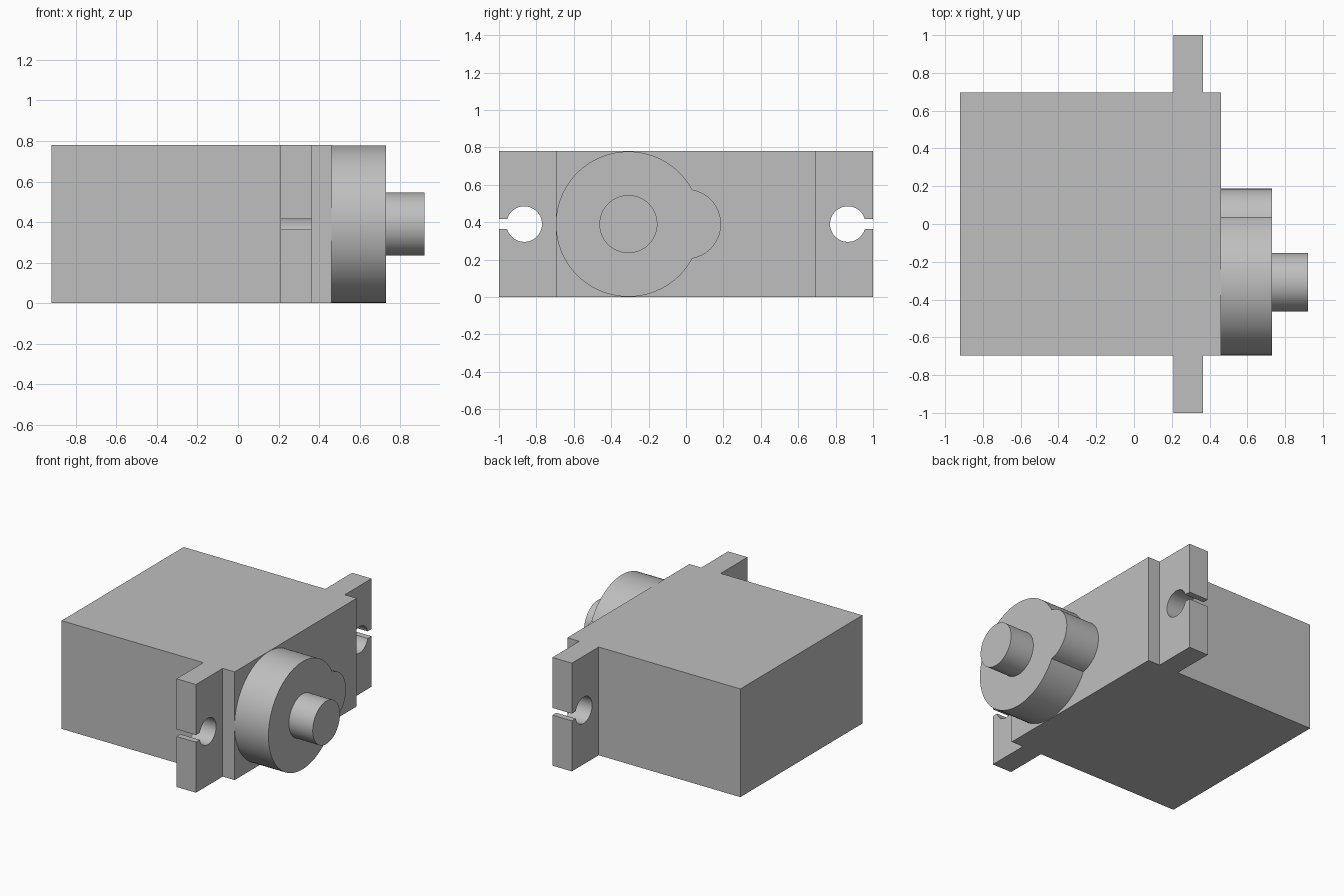
import bpy, bmesh
from math import pi, sin, cos, acos, asin, radians
from mathutils import Vector

if "Cube" in bpy.data.objects:
    bpy.data.objects.remove(bpy.data.objects["Cube"], do_unlink=True)

grey = bpy.data.materials.new("light_grey")
grey.use_nodes = True
GREY = (0.52, 0.52, 0.52, 1)
grey.diffuse_color = GREY
grey.node_tree.nodes["Principled BSDF"].inputs["Base Color"].default_value = GREY

HEIGHT = 0.78
MID = HEIGHT / 2


def prism(name, points, depth):
    """Extrude a closed 3D outline along the depth vector."""
    bm = bmesh.new()
    face = bm.faces.new([bm.verts.new(p) for p in points])
    result = bmesh.ops.extrude_face_region(bm, geom=[face], use_keep_orig=True)
    moved = [v for v in result["geom"] if isinstance(v, bmesh.types.BMVert)]
    bmesh.ops.translate(bm, verts=moved, vec=Vector(depth))
    bmesh.ops.recalc_face_normals(bm, faces=bm.faces)
    mesh = bpy.data.meshes.new(name)
    bm.to_mesh(mesh)
    bm.free()
    mesh.materials.append(grey)
    obj = bpy.data.objects.new(name, mesh)
    bpy.context.collection.objects.link(obj)
    return obj


def activate(obj):
    bpy.ops.object.select_all(action="DESELECT")
    obj.select_set(True)
    bpy.context.view_layer.objects.active = obj


def smooth(obj):
    activate(obj)
    bpy.ops.object.shade_smooth_by_angle(angle=radians(30))


def arc(cy, radius, start, end, steps):
    """Points (y, z) along an arc centred at mid height."""
    angles = [start + (end - start) * i / steps for i in range(steps + 1)]
    return [(cy + radius * cos(a), MID + radius * sin(a)) for a in angles]


def along_x(name, outline, x0, x1):
    return prism(name, [(x0, y, z) for y, z in outline], (x1 - x0, 0, 0))


# Case with a mounting ear on each side
back, front, ear_back, ear_front = -0.92, 0.46, 0.21, 0.365
side, tip = 0.695, 1.0
half = [(front, side), (ear_front, side), (ear_front, tip),
        (ear_back, tip), (ear_back, side), (back, side)]
outline = half + [(x, -y) for x, y in reversed(half)]
case = prism("case_with_ears", [(x, y, 0) for x, y in outline], (0, 0, HEIGHT))

# Keyhole screw slots, open at the ear tips
hole_r, slot = 0.095, 0.026
gap = asin(slot / hole_r)
keyhole = arc(0.865, hole_r, gap, 2 * pi - gap, 48)
keyhole += [(tip + 0.1, MID - slot), (tip + 0.1, MID + slot)]
for sign in (1, -1):
    cutter = along_x("slot_cutter", [(y * sign, z) for y, z in keyhole], 0.15, 0.42)
    cutter.hide_render = True
    activate(case)
    cut = case.modifiers.new("screw_slot", "BOOLEAN")
    cut.operation = "DIFFERENCE"
    cut.solver = "EXACT"
    cut.object = cutter
    bpy.ops.object.modifier_apply(modifier=cut.name)
    bpy.data.objects.remove(cutter, do_unlink=True)
smooth(case)

# Gear housing: a large round boss merged with a small lobe
big_y, big_r, lobe_y, lobe_r = -0.308, 0.388, 0.0, 0.187
dist = lobe_y - big_y
meet = (dist ** 2 + big_r ** 2 - lobe_r ** 2) / (2 * dist)
big_a = acos(meet / big_r)
lobe_a = acos((meet - dist) / lobe_r)
housing = arc(big_y, big_r, big_a, 2 * pi - big_a, 80)
housing += arc(lobe_y, lobe_r, -lobe_a, lobe_a, 32)[1:-1]
smooth(along_x("gear_housing", housing, front, 0.73))

# Output shaft
smooth(along_x("output_shaft", arc(big_y, 0.155, 0, 2 * pi, 64)[:-1], 0.73, 0.92))
